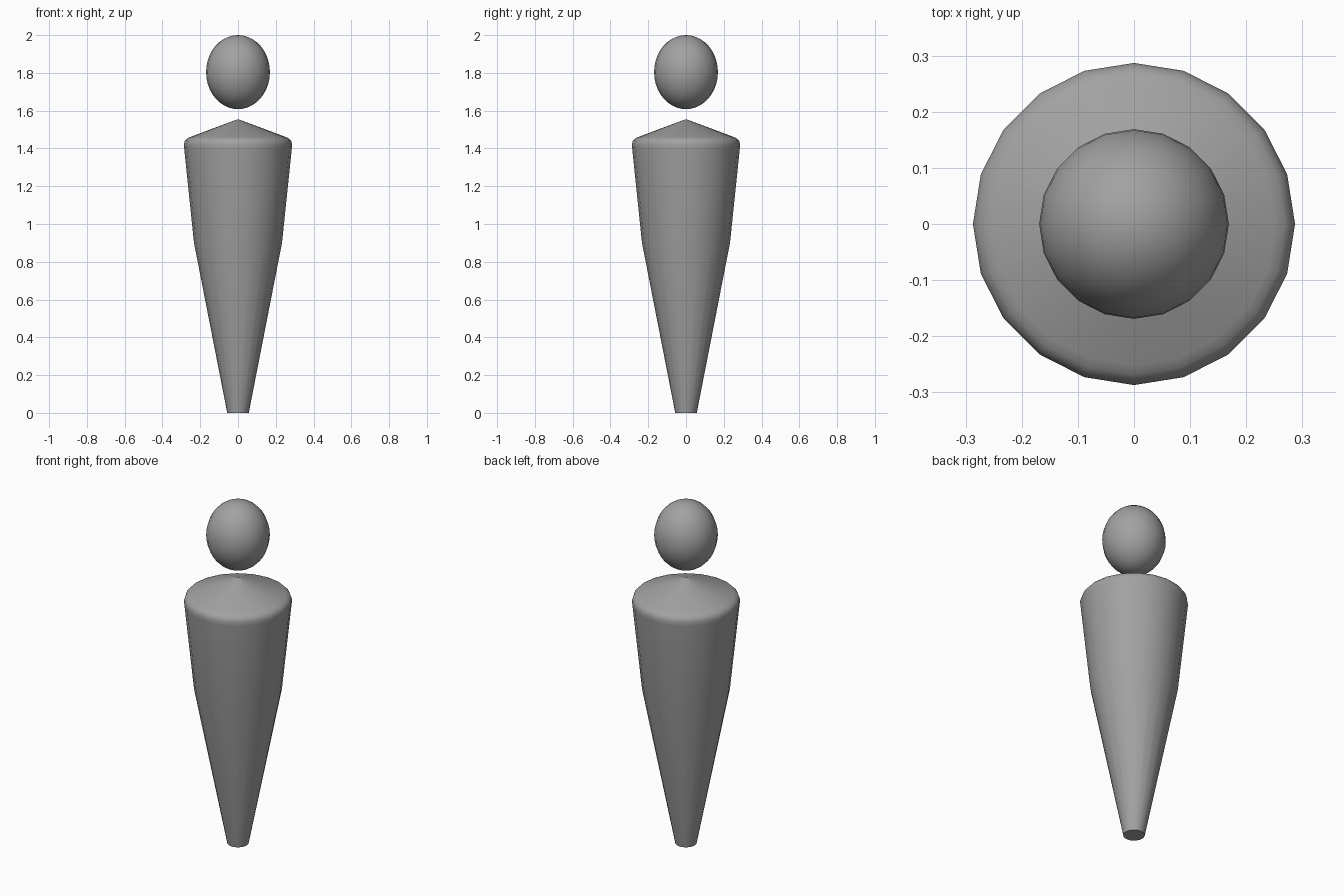
import bpy, bmesh, math

if "Cube" in bpy.data.objects:
    bpy.data.objects.remove(bpy.data.objects["Cube"])

SIDES = 20
grey = bpy.data.materials.new("mid_grey")
grey.diffuse_color = (0.36, 0.36, 0.36, 1)
grey.use_nodes = True
grey.node_tree.nodes["Principled BSDF"].inputs["Base Color"].default_value = grey.diffuse_color


def finish(obj):
    obj.data.materials.append(grey)
    bpy.ops.object.select_all(action='DESELECT')
    obj.select_set(True)
    bpy.context.view_layer.objects.active = obj
    bpy.ops.object.shade_smooth_by_angle(angle=math.radians(35))


def lathe(name, profile, apex_z):
    """Stack rings of (radius, height), close the bottom flat and the top in a point."""
    bm = bmesh.new()
    rings = []
    for r, z in profile:
        rings.append([bm.verts.new((r * math.cos(a), r * math.sin(a), z))
                      for a in (2 * math.pi * i / SIDES for i in range(SIDES))])
    apex = bm.verts.new((0, 0, apex_z))
    bm.faces.new(rings[0][::-1])
    for i in range(SIDES):
        j = (i + 1) % SIDES
        for low, high in zip(rings, rings[1:]):
            bm.faces.new((low[i], low[j], high[j], high[i]))
        bm.faces.new((rings[-1][i], rings[-1][j], apex))
    mesh = bpy.data.meshes.new(name)
    bm.to_mesh(mesh)
    bm.free()
    obj = bpy.data.objects.new(name, mesh)
    bpy.context.collection.objects.link(obj)
    finish(obj)


# Tapered body with rounded shoulders and a conical top
lathe("body", [(0.057, 0), (0.233, 0.90), (0.285, 1.40), (0.287, 1.422),
               (0.281, 1.441), (0.269, 1.453), (0.252, 1.461), (0.012, 1.551)], 1.554)

# Floating egg-shaped head
bpy.ops.mesh.primitive_uv_sphere_add(segments=SIDES, ring_count=20, radius=1,
                                     location=(0, 0, 1.804))
head = bpy.context.object
head.name = "head"
head.scale = (0.169, 0.169, 0.196)
bpy.ops.object.transform_apply(location=False, rotation=False, scale=True)
finish(head)
